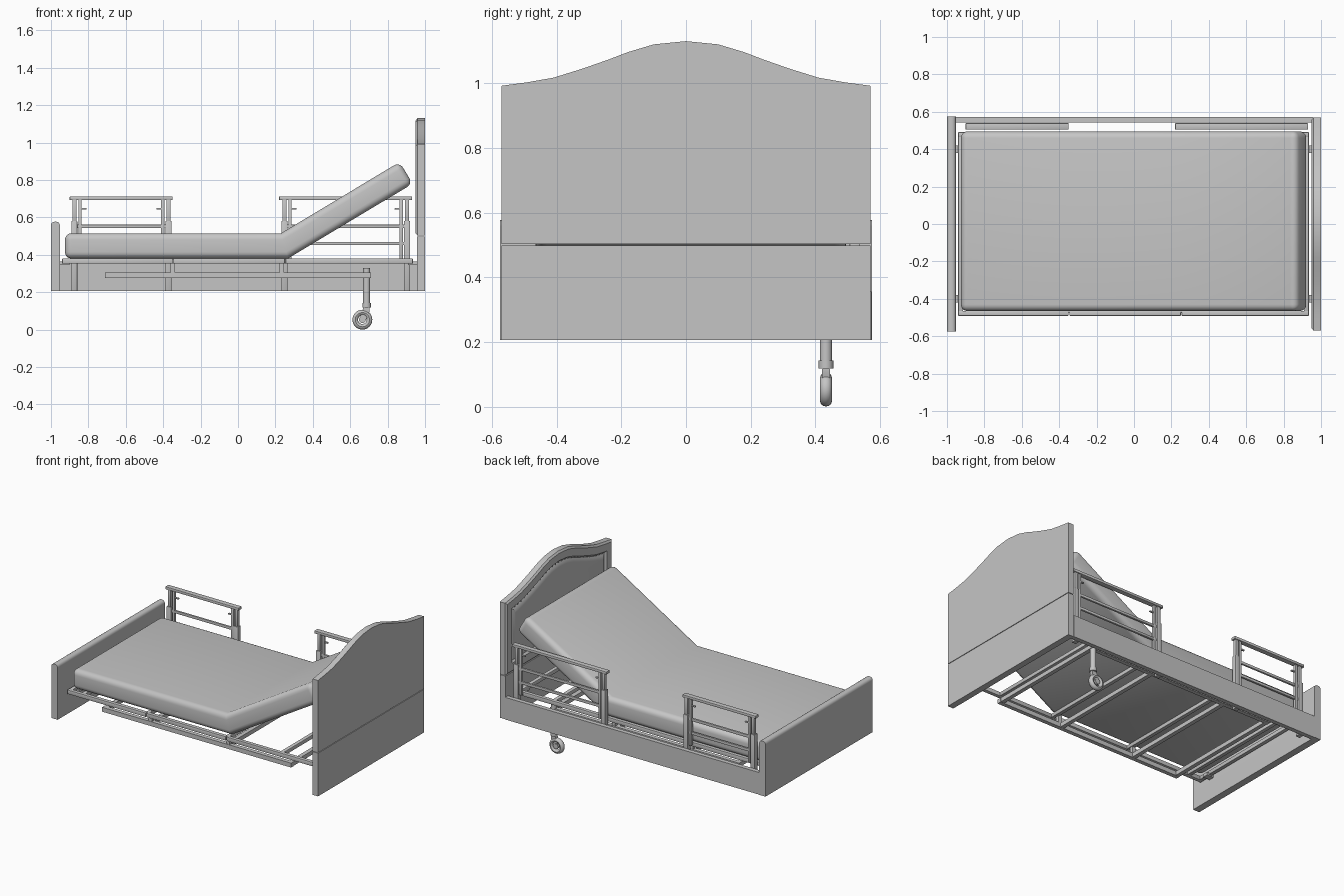
import bpy, bmesh, math
from mathutils import Vector, Matrix

if "Cube" in bpy.data.objects:
    bpy.data.objects.remove(bpy.data.objects["Cube"])

grey = bpy.data.materials.new("light grey")
grey.diffuse_color = (0.56, 0.56, 0.56, 1)
grey.use_nodes = True
grey.node_tree.nodes["Principled BSDF"].inputs["Base Color"].default_value = grey.diffuse_color


def finish(name, bm):
    """Smooth-shade by angle and turn the bmesh into an object."""
    bmesh.ops.recalc_face_normals(bm, faces=bm.faces)
    for f in bm.faces:
        f.smooth = True
    for e in bm.edges:
        e.smooth = e.is_manifold and e.calc_face_angle(0) < math.radians(33)
    me = bpy.data.meshes.new(name)
    bm.to_mesh(me)
    bm.free()
    me.materials.append(grey)
    ob = bpy.data.objects.new(name, me)
    bpy.context.collection.objects.link(ob)
    return ob


def round_edges(bm, edges, r, seg=4):
    if r:
        bmesh.ops.bevel(bm, geom=list(edges), offset=r, segments=seg,
                        profile=0.5, affect='EDGES', clamp_overlap=True)


def add_box(bm, x0, x1, y0, y1, z0, z1):
    m = Matrix.Translation(((x0 + x1) / 2, (y0 + y1) / 2, (z0 + z1) / 2)) \
        @ Matrix.Diagonal((x1 - x0, y1 - y0, z1 - z0, 1))
    return bmesh.ops.create_cube(bm, size=1, matrix=m)["verts"]


def add_cyl(bm, p, q, r, seg=20):
    p, q = Vector(p), Vector(q)
    m = Matrix.Translation((p + q) / 2) @ (q - p).to_track_quat('Z', 'Y').to_matrix().to_4x4()
    bmesh.ops.create_cone(bm, cap_ends=True, segments=seg, radius1=r, radius2=r,
                          depth=(q - p).length, matrix=m)


def boxes(name, dims, bevel=0.0):
    bm = bmesh.new()
    for d in dims:
        add_box(bm, *d)
    round_edges(bm, bm.edges, bevel, 2)
    return finish(name, bm)


def prism(pts, vec):
    """Extrude a closed polygon along vec; returns bmesh and its first cap."""
    bm = bmesh.new()
    cap = bm.faces.new([bm.verts.new(p) for p in pts])
    res = bmesh.ops.extrude_face_region(bm, geom=[cap], use_keep_orig=True)
    bmesh.ops.translate(bm, vec=vec, verts=[v for v in res["geom"] if isinstance(v, bmesh.types.BMVert)])
    bmesh.ops.recalc_face_normals(bm, faces=bm.faces)
    return bm, cap


# Mattress: bent profile with rounded edges
prof = [(-0.925, 0.515), (0.23, 0.515), (0.864, 0.896), (0.934, 0.78), (0.267, 0.38), (-0.925, 0.38)]
bm, _ = prism([(x, -0.465, z) for x, z in prof], (0, 0.96, 0))
round_edges(bm, [e for e in bm.edges if e.calc_face_angle() > math.radians(40)], 0.035, 5)
finish("mattress", bm)

# Footboard with rounded top
bm = bmesh.new()
add_box(bm, -1, -0.952, -0.575, 0.575, 0.205, 0.577)
round_edges(bm, [e for e in bm.edges if all(v.co.z > 0.5 for v in e.verts)
                 and abs(e.verts[0].co.y - e.verts[1].co.y) > 0.5], 0.02)
finish("footboard", bm)

# Headboard: plain lower panel and arched padded upper panel
boxes("headboard_lower_panel", [(0.957, 1, -0.57, 0.57, 0.205, 0.498)])
half = [(0.57, 0.992), (0.49, 1.003), (0.41, 1.017), (0.32, 1.045), (0.24, 1.073), (0.18, 1.096), (0.1, 1.12)]
arch = half + [(0, 1.13)] + [(-y, z) for y, z in reversed(half)]
outline = [(0.57, 0.502)] + arch + [(-0.57, 0.502)]
bm, cap = prism([(0.95, y, z) for y, z in outline], (0.05, 0, 0))
for width, depth in ((0.012, 0.0), (0.05, 0.0), (0.012, -0.012), (0.014, 0.008), (0.02, 0.004)):
    bmesh.ops.inset_region(bm, faces=[cap], thickness=width, depth=depth, use_even_offset=True)
for v in bm.verts:                       # soften the outer front rim
    if v.co.x < 0.951 and v.co.z < 2 and any(f.normal.x > -0.5 and abs(f.normal.x) < 0.1 for f in v.link_faces) \
            and any(abs(w.other_vert(v).co.x - 1) < 1e-4 for w in v.link_edges):
        v.co.x = 0.96
finish("headboard_padded_panel", bm)

# Row of studs in the groove of the padding
bm = bmesh.new()
for i in range(29):
    y = -0.47 + 0.94 * i / 28
    k = next(j for j in range(len(arch) - 1) if arch[j][0] >= y >= arch[j + 1][0])
    (ya, za), (yb, zb) = arch[k], arch[k + 1]
    z = za + (zb - za) * (y - ya) / (yb - ya) - 0.072
    bmesh.ops.create_icosphere(bm, subdivisions=1, radius=0.007, matrix=Matrix.Translation((0.96, y, z)))
finish("headboard_studs", bm)

# Side board on the back
boxes("side_board", [(-0.952, 0.957, 0.543, 0.573, 0.205, 0.355)])

# Upper mattress frame
frame = []
for x0, x1 in ((-0.94, -0.35), (-0.345, 0.25), (0.255, 0.935)):
    for y in (-0.478, 0.478):
        frame.append((x0, x1, y - 0.013, y + 0.013, 0.352, 0.38))
for x in (-0.927, -0.83, -0.347, 0.252, 0.66, 0.922):
    frame.append((x - 0.013, x + 0.013, -0.475, 0.475, 0.353, 0.379))
boxes("mattress_frame", frame, 0.003)

# Lower sub frame
sub = [(-0.71, 0.71, y - 0.014, y + 0.014, 0.275, 0.305) for y in (-0.43, 0.43)]
sub += [(x - 0.014, x + 0.014, -0.43, 0.43, 0.276, 0.304) for x in (-0.695, -0.35, 0.22, 0.695)]
sub += [(x - 0.012, x + 0.012, y - 0.012, y + 0.012, 0.3, 0.36)
        for x in (-0.35, 0.235) for y in (-0.43, 0.43)]
boxes("sub_frame", sub)

# Brackets tying frame to the end boards
boxes("frame_brackets", [(x0, x1, y - 0.02, y + 0.02, 0.345, 0.365)
                         for x0, x1 in ((-0.955, -0.9), (0.91, 0.96)) for y in (-0.4, 0.4)])


# Side rails: sleeves, double posts, bars and pegs
def side_rail(name, bar0, bar1, xa, xb):
    yc = 0.522
    parts = [(bar0, bar1, yc - 0.017, yc + 0.017, 0.693, 0.711)]
    for x, s in ((xa, 1), (xb, -1)):
        parts.append((x - 0.016, x + 0.016, yc - 0.016, yc + 0.016, 0.207, 0.58))
        parts.append((x - 0.011, x + 0.011, yc - 0.011, yc + 0.011, 0.57, 0.695))
        xi = x + s * 0.03
        parts.append((xi - 0.009, xi + 0.009, yc - 0.009, yc + 0.009, 0.375, 0.695))
        x0, x1 = sorted((xi, xi + s * 0.035))
        parts.append((x0, x1, yc - 0.006, yc + 0.006, 0.641, 0.65))
    for z in (0.46, 0.552):
        parts.append((xa, xb, yc - 0.007, yc + 0.007, z - 0.009, z + 0.009))
    boxes(name, parts, 0.002)


side_rail("foot_side_rail", -0.9, -0.35, -0.875, -0.372)
side_rail("head_side_rail", 0.22, 0.93, 0.248, 0.903)

# Caster: stem, fork, tyre and hub
cx, cy, cz = 0.665, 0.433, 0.053
bm = bmesh.new()
add_cyl(bm, (0.688, cy, 0.14), (0.688, cy, 0.33), 0.019)
add_cyl(bm, (0.688, cy, 0.118), (0.688, cy, 0.142), 0.023)
finish("caster_stem", bm)

bm, _ = prism([(x, cy - 0.012, z) for x, z in
               ((0.704, 0.122), (0.704, 0.1), (0.678, 0.04), (0.655, 0.04), (0.652, 0.062), (0.672, 0.122))],
              (0, 0.024, 0))
finish("caster_fork", bm)

bm = bmesh.new()
N, M = 32, 12
ring = [[bm.verts.new((cx + math.cos(a) * (0.038 + 0.015 * math.cos(b)),
                       cy + 0.018 * math.sin(b),
                       cz + math.sin(a) * (0.038 + 0.015 * math.cos(b))))
         for b in [2 * math.pi * j / M for j in range(M)]]
        for a in [2 * math.pi * i / N for i in range(N)]]
for i in range(N):
    for j in range(M):
        bm.faces.new((ring[i][j], ring[(i + 1) % N][j], ring[(i + 1) % N][(j + 1) % M], ring[i][(j + 1) % M]))
finish("caster_tyre", bm)

bm = bmesh.new()
add_cyl(bm, (cx, cy - 0.017, cz), (cx, cy + 0.017, cz), 0.018)
finish("caster_hub", bm)
